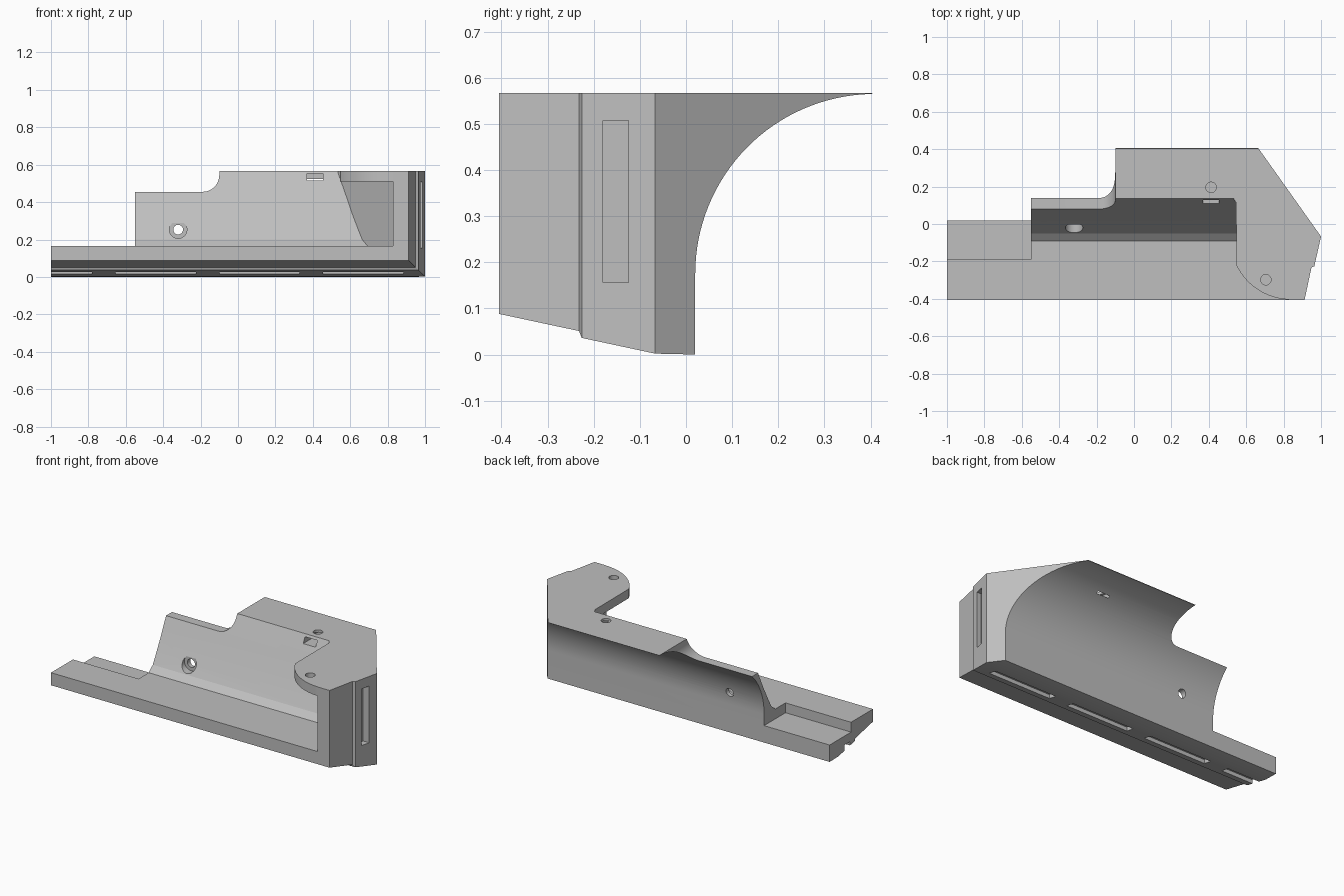
import bpy, bmesh, math
from mathutils import Vector

cube = bpy.data.objects.get("Cube")
if cube:
    bpy.data.objects.remove(cube, do_unlink=True)

grey = bpy.data.materials.new("plain grey")
grey.use_nodes = True
grey.diffuse_color = (0.52, 0.52, 0.52, 1)
grey.node_tree.nodes["Principled BSDF"].inputs["Base Color"].default_value = (0.52, 0.52, 0.52, 1)


def prism(name, points, axis, low, high):
    """Extrude a 2D outline along the x, y or z axis."""
    place = {"x": lambda a, b, t: (t, a, b),
             "y": lambda a, b, t: (a, t, b),
             "z": lambda a, b, t: (a, b, t)}[axis]
    bm = bmesh.new()
    face = bm.faces.new([bm.verts.new(place(a, b, low)) for a, b in points])
    moved = bmesh.ops.extrude_face_region(bm, geom=[face])["geom"]
    bmesh.ops.translate(bm, vec=Vector(place(0, 0, high - low)),
                        verts=[v for v in moved if isinstance(v, bmesh.types.BMVert)])
    bmesh.ops.recalc_face_normals(bm, faces=bm.faces)
    mesh = bpy.data.meshes.new(name)
    bm.to_mesh(mesh)
    bm.free()
    mesh.materials.append(grey)
    obj = bpy.data.objects.new(name, mesh)
    bpy.context.collection.objects.link(obj)
    return obj


def arc(cx, cy, r, start, end, steps):
    angles = [math.radians(start + (end - start) * i / steps) for i in range(steps + 1)]
    return [(cx + r * math.cos(a), cy + r * math.sin(a)) for a in angles]


def box(name, x0, x1, y0, y1, z0, z1):
    return prism(name, [(x0, y0), (x1, y0), (x1, y1), (x0, y1)], "z", z0, z1)


def hole(name, x, y, r, axis, low, high):
    return prism(name, arc(x, y, r, 0, 345, 23), axis, low, high)


def combine(target, tool, operation):
    tool.hide_render = True
    mod = target.modifiers.new(operation, "BOOLEAN")
    mod.operation = operation
    mod.solver = "EXACT"
    mod.object = tool
    bpy.context.view_layer.objects.active = target
    bpy.ops.object.modifier_apply(modifier=mod.name)
    bpy.data.objects.remove(tool, do_unlink=True)


# Front ledge and leaning wall, oversized at the back and top
body = prism("corner_bracket", [
    (-0.5, -0.1), (0.6, -0.1), (0.6, 0.7), (0.2, 0.7), (0.135, 0.565), (0.08, 0.455),
    (0.028, 0.345), (-0.022, 0.25), (-0.05, 0.2), (-0.09, 0.166), (-0.5, 0.166)],
    "x", -1.2, 1.1)

# Solid end block behind the slanted inner face
combine(body, prism("end_block", [
    (0.535, 0.13), (0.83, -0.282), (0.83, -0.5), (1.2, -0.5), (1.2, 0.5), (0.5, 0.5)],
    "z", -0.2, 0.8), "UNION")

# Overhanging top plate with a rounded front corner
plate = [(0.545, 0.3)] + arc(0.84, -0.079, 0.325, 206, 270, 16)
plate += [(0.84, -0.55), (1.3, -0.55), (1.3, 0.3)]
combine(body, prism("top_plate", plate, "z", 0.51, 0.9), "UNION")

# Trim to the outer cross-section: stepped sloping underside and hollow back
section = [(-0.405, 0.567), (-0.405, 0.088), (-0.232, 0.051), (-0.226, 0.036),
           (-0.067, 0.002), (0.02, 0)]
section += arc(0.41, 0.175, 0.39, 180, 91, 32) + [(0.405, 0.567)]
combine(body, prism("outer_section", section, "x", -1.5, 1.5), "INTERSECT")

# Trim to the plan outline: stepped end and long slanted corner
combine(body, prism("plan_outline", [
    (-1, -0.6), (0.87, -0.6), (0.912, -0.405), (0.949, -0.232), (0.964, -0.226),
    (1, -0.067), (0.665, 0.405), (0.6, 0.6), (-1, 0.6)], "z", -0.5, 1), "INTERSECT")

# Low shelf at the far end and the lowered stretch of wall
cuts = [box("shelf_cut", -1.2, -0.55, -0.19, 0.8, 0.105, 0.9)]
cuts.append(prism("wall_cut", [(-0.7, 0.455)] + arc(-0.19, 0.545, 0.09, 270, 360, 12)
                  + [(-0.1, 0.9), (-0.7, 0.9)], "y", -0.3, 0.8))

# Stepped screw hole through the wall
cuts.append(hole("screw_hole", -0.32, 0.253, 0.026, "y", -0.3, 0.3))
cuts.append(hole("screw_recess", -0.32, 0.253, 0.047, "y", -0.3, -0.002))

# Nut pocket and vertical pin holes
cuts.append(box("nut_pocket", 0.37, 0.455, 0, 0.235, 0.516, 0.552))
cuts.append(hole("wall_pin_hole", 0.412, 0.196, 0.028, "z", 0.53, 0.8))
cuts.append(hole("plate_pin_hole", 0.705, -0.298, 0.028, "z", 0.4, 0.8))

# Row of slots under the base and one upright slot in the end
for i in range(4):
    start = -1.21 + 0.555 * i
    cuts.append(box("base_slot", start, start + 0.43, -0.18, -0.125, -0.1, 0.05))
cuts.append(box("end_slot", 0.945, 1.2, -0.18, -0.125, 0.156, 0.507))

for cut in cuts:
    combine(body, cut, "DIFFERENCE")

# One material, smooth curves with sharp edges
body.data.materials.clear()
body.data.materials.append(grey)
for poly in body.data.polygons:
    poly.material_index = 0
bpy.ops.object.select_all(action="DESELECT")
body.select_set(True)
bpy.context.view_layer.objects.active = body
bpy.ops.object.shade_smooth_by_angle(angle=math.radians(20))
